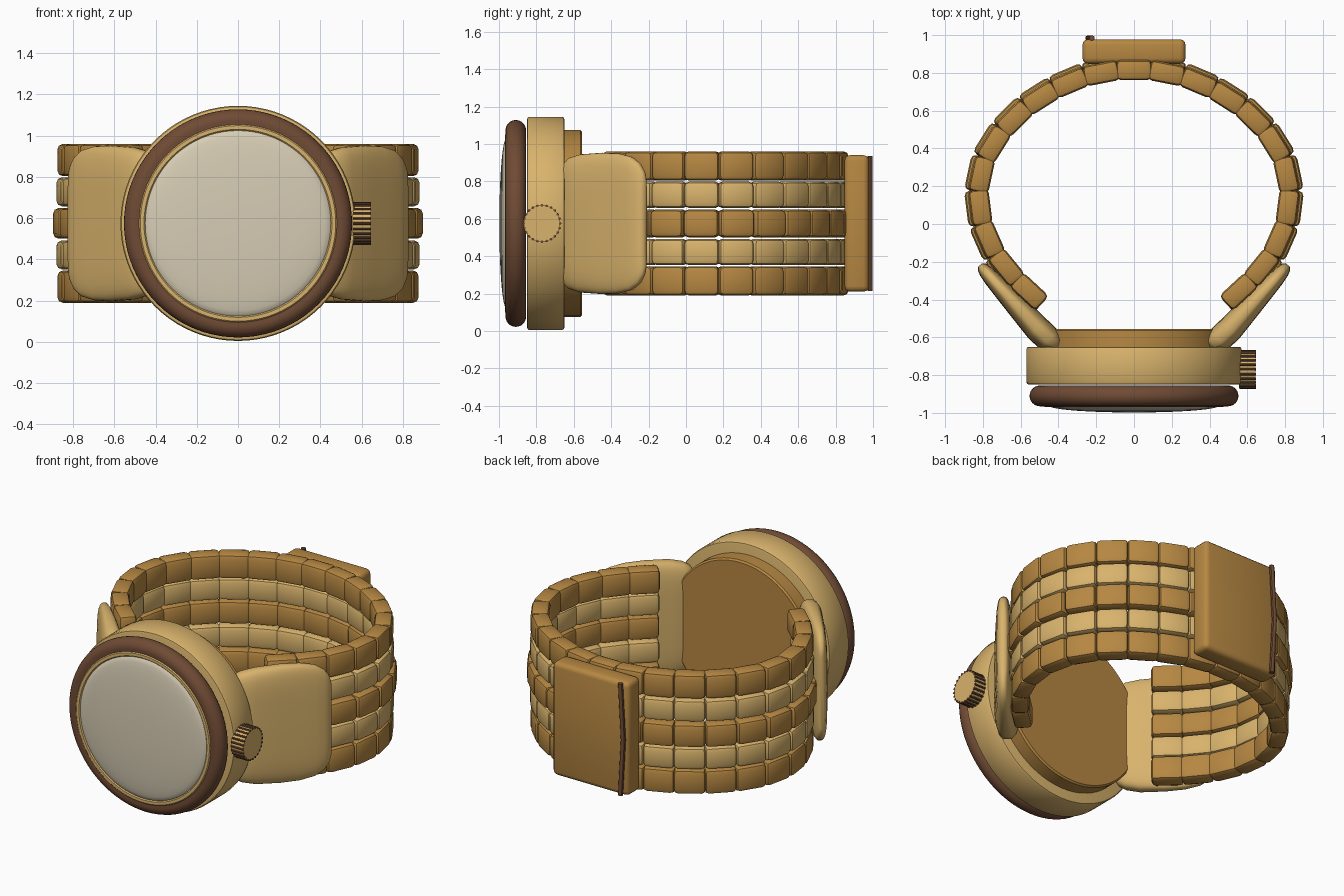
import bpy, bmesh, math
from mathutils import Vector, Matrix

if "Cube" in bpy.data.objects:
    bpy.data.objects.remove(bpy.data.objects["Cube"])

MID_Z = 0.575


def material(name, rgb):
    mat = bpy.data.materials.new(name)
    mat.use_nodes = True
    mat.diffuse_color = (*rgb, 1)
    mat.node_tree.nodes["Principled BSDF"].inputs["Base Color"].default_value = (*rgb, 1)
    return mat


light_gold = material("light gold", (0.69, 0.45, 0.15))
dark_gold = material("dark gold", (0.47, 0.245, 0.055))
brown = material("brown", (0.16, 0.07, 0.035))
cream = material("cream", (0.68, 0.61, 0.46))


def finish(name, bm, mat, angle=35):
    bmesh.ops.recalc_face_normals(bm, faces=bm.faces)
    mesh = bpy.data.meshes.new(name)
    bm.to_mesh(mesh)
    bm.free()
    mesh.materials.append(mat)
    obj = bpy.data.objects.new(name, mesh)
    bpy.context.collection.objects.link(obj)
    bpy.ops.object.select_all(action="DESELECT")
    obj.select_set(True)
    bpy.context.view_layer.objects.active = obj
    bpy.ops.object.shade_smooth_by_angle(angle=math.radians(angle))
    return obj


def loft(bm, rings):
    """Join closed rings of points and cap both ends."""
    rows = [[bm.verts.new(p) for p in ring] for ring in rings]
    n = len(rows[0])
    for a, b in zip(rows, rows[1:]):
        for i in range(n):
            j = (i + 1) % n
            bm.faces.new((a[i], a[j], b[j], b[i]))
    bm.faces.new(rows[0])
    bm.faces.new(rows[-1])


def lathe(name, profile, mat, steps=80):
    """Turn (radius, y) points around the dial axis."""
    bm = bmesh.new()
    angles = [2 * math.pi * i / steps for i in range(steps)]
    loft(bm, [[(r * math.cos(a), y, MID_Z + r * math.sin(a)) for a in angles]
              for r, y in profile])
    return finish(name, bm, mat)


def box(bm, matrix, size, bevel, segments=2):
    made = bmesh.ops.create_cube(bm, size=1, matrix=matrix @ Matrix.Diagonal((*size, 1)))
    edges = list({e for v in made["verts"] for e in v.link_edges})
    bmesh.ops.bevel(bm, geom=edges, offset=bevel, segments=segments,
                    profile=0.5, affect="EDGES")


def rod(bm, spot, radius, depth, segments):
    """Cylinder lying along x."""
    bmesh.ops.create_cone(bm, cap_ends=True, segments=segments, radius1=radius,
                          radius2=radius, depth=depth,
                          matrix=Matrix.Translation(spot) @ Matrix.Rotation(math.pi / 2, 4, "Y"))


# Case, back plate, bezel and domed glass
lathe("case", [(0.555, -0.85), (0.565, -0.847), (0.57, -0.838),
               (0.57, -0.662), (0.565, -0.653), (0.555, -0.65)], light_gold)
lathe("case_back", [(0.5, -0.66), (0.5, -0.565), (0.49, -0.555)], dark_gold)

half = 0.055
outer_arc = [(0.498 + half * math.cos(a), -0.91 + half * math.sin(a))
             for a in (math.pi / 2 - math.pi * i / 12 for i in range(13))]
lathe("bezel", outer_arc + [(0.478, -0.962)], brown)
lathe("inner_ring", [(0.48, -0.9), (0.48, -0.962), (0.474, -0.968),
                     (0.456, -0.968), (0.45, -0.962)], light_gold)
dome = [(0.45 * math.cos(t), -0.962 - 0.036 * math.sin(t))
        for t in (math.pi / 2 * i / 9 for i in range(9))]
lathe("glass", [(0.45, -0.92)] + dome, cream)

# Crown with dark ribs around the rim
bm = bmesh.new()
rod(bm, (0.6, -0.77, MID_Z), 0.098, 0.088, 48)
finish("crown", bm, light_gold)
bm = bmesh.new()
for i in range(24):
    a = 2 * math.pi * i / 24
    rod(bm, (0.602, -0.77 + 0.097 * math.cos(a), MID_Z + 0.097 * math.sin(a)),
        0.007, 0.088, 8)
finish("crown_ribs", bm, brown)

# Pillow-shaped lugs: x, y, half thickness, half height
stations = [(0.405, -0.65, 0.03, 0.3), (0.42, -0.638, 0.055, 0.33),
            (0.45, -0.612, 0.07, 0.352), (0.51, -0.555, 0.07, 0.37),
            (0.61, -0.445, 0.06, 0.378), (0.69, -0.358, 0.051, 0.374),
            (0.75, -0.292, 0.044, 0.356), (0.787, -0.25, 0.037, 0.322),
            (0.807, -0.227, 0.027, 0.28), (0.815, -0.217, 0.013, 0.24)]


def power(v, e):
    return math.copysign(abs(v) ** e, v)


for side, label in ((1, "left"), (-1, "right")):
    bm = bmesh.new()
    rings = []
    for x, y, w, h in stations:
        ring = []
        for i in range(40):
            a = 2 * math.pi * i / 40
            n = w * power(math.cos(a), 0.68)
            ring.append((side * (x + 0.73 * n), y - 0.68 * n,
                         MID_Z + h * power(math.sin(a), 0.45)))
        rings.append(ring)
    loft(bm, rings)
    finish(label + "_lug", bm, light_gold, 60)

# Bracelet centre line, half of it mirrored
half_path = [(0, 0.82), (0.19, 0.805), (0.38, 0.735), (0.55, 0.635), (0.69, 0.5),
             (0.785, 0.35), (0.823, 0.18), (0.8, 0.0), (0.725, -0.17),
             (0.615, -0.3), (0.49, -0.415)]
path = [Vector((-x, y, 0)) for x, y in half_path[:0:-1]]
path += [Vector((x, y, 0)) for x, y in half_path]
lengths = [0]
for p, q in zip(path, path[1:]):
    lengths.append(lengths[-1] + (q - p).length)


def along(s):
    for i in range(len(path) - 1):
        if s <= lengths[i + 1] or i == len(path) - 2:
            t = (s - lengths[i]) / (lengths[i + 1] - lengths[i])
            return path[i].lerp(path[i + 1], t)


# Five rows of links: height, outward shift, thickness, link height, material
LINKS = 21
rows = [("lower_edge", -0.307, 0.002, 0.108, 0.156, dark_gold),
        ("lower_inner", -0.153, 0.014, 0.094, 0.14, light_gold),
        ("middle", 0.0, 0.025, 0.104, 0.148, dark_gold),
        ("upper_inner", 0.153, 0.014, 0.094, 0.14, light_gold),
        ("upper_edge", 0.307, 0.002, 0.108, 0.156, dark_gold)]
step = lengths[-1] / LINKS
for label, dz, shift, thick, tall, mat in rows:
    bm = bmesh.new()
    for i in range(LINKS):
        a, b = along(i * step), along((i + 1) * step)
        d = (b - a).normalized()
        out = Vector((-d.y, d.x, 0))
        centre = (a + b) / 2 + out * shift + Vector((0, 0, MID_Z + dz))
        pose = Matrix.Translation(centre) @ Matrix.Rotation(math.atan2(d.y, d.x), 4, "Z")
        box(bm, pose, ((b - a).length + 0.014, thick, tall), 0.026)
    finish(label + "_links", bm, mat)

# Clasp and its thin, slightly bent release bar
bm = bmesh.new()
box(bm, Matrix.Translation((0, 0.913, MID_Z)), (0.545, 0.13, 0.73), 0.03, 3)
finish("clasp", bm, dark_gold)
bm = bmesh.new()
circle = [2 * math.pi * i / 10 for i in range(10)]
loft(bm, [[(x + 0.015 * math.cos(a), 0.985 + 0.014 * math.sin(a), MID_Z + dz)
           for a in circle] for x, dz in ((-0.223, -0.36), (-0.243, 0), (-0.223, 0.36))])
finish("clasp_bar", bm, brown)
